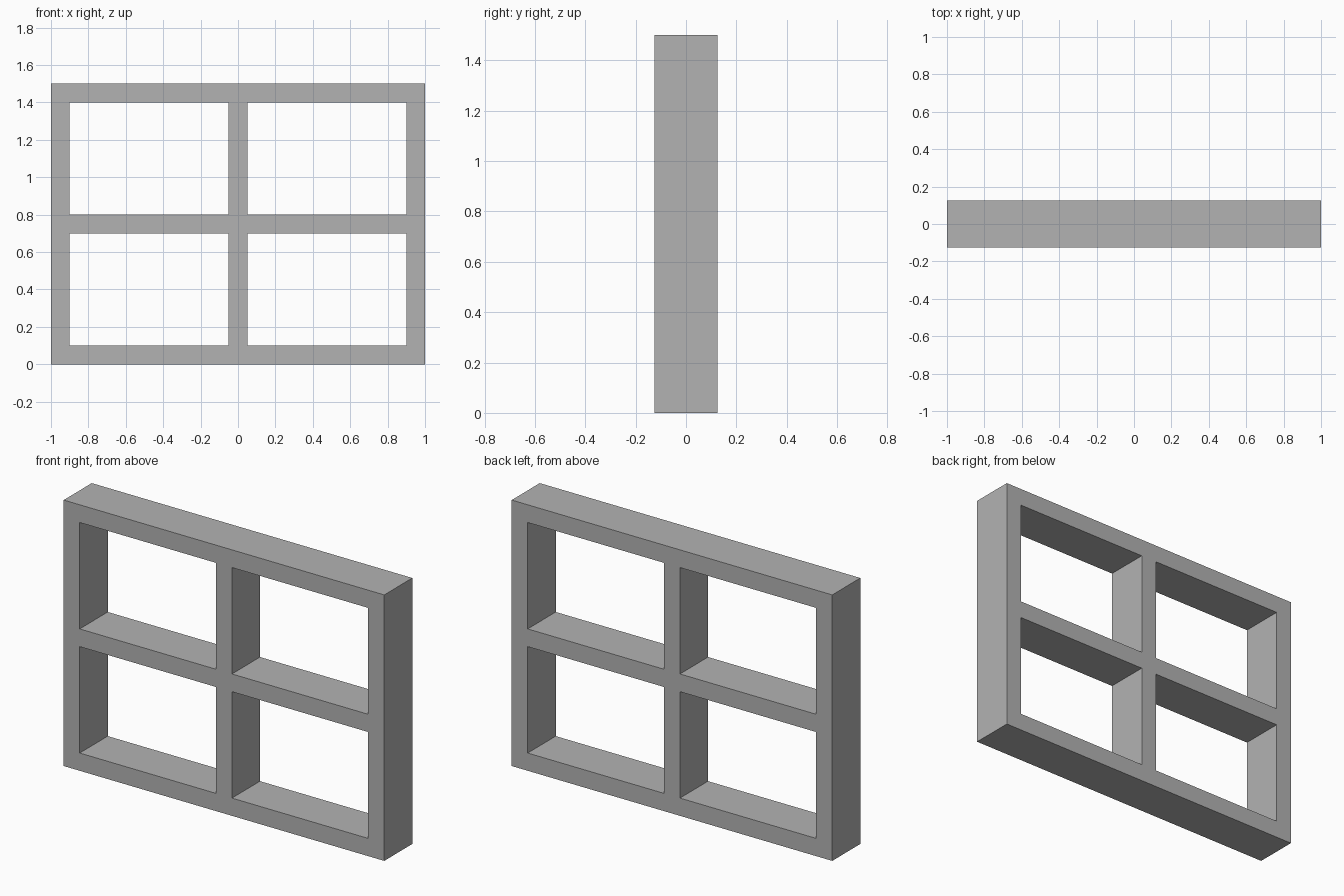
import bpy
import bmesh
from mathutils import Vector

cube = bpy.data.objects.get("Cube")
if cube:
    bpy.data.objects.remove(cube, do_unlink=True)

DEPTH = 0.25
XS = [-1, -0.9, -0.05, 0.05, 0.9, 1]
ZS = [0, 0.1, 0.7, 0.8, 1.4, 1.5]

# Matte grey for the whole frame
grey = bpy.data.materials.new("grey")
grey.use_nodes = True
colour = (0.45, 0.45, 0.45, 1)
grey.diffuse_color = colour
grey.node_tree.nodes["Principled BSDF"].inputs["Base Color"].default_value = colour

# Flat lattice: every cell except the four pane openings
bm = bmesh.new()
grid = [[bm.verts.new((x, -DEPTH / 2, z)) for x in XS] for z in ZS]
for row in range(len(ZS) - 1):
    for col in range(len(XS) - 1):
        if row % 2 and col % 2:
            continue
        bm.faces.new((grid[row][col], grid[row][col + 1],
                      grid[row + 1][col + 1], grid[row + 1][col]))

# Thicken the lattice into rails, stiles and crossing bars
result = bmesh.ops.extrude_face_region(bm, geom=bm.faces[:], use_keep_orig=True)
moved = [v for v in result["geom"] if isinstance(v, bmesh.types.BMVert)]
bmesh.ops.translate(bm, verts=moved, vec=Vector((0, DEPTH, 0)))
bmesh.ops.recalc_face_normals(bm, faces=bm.faces[:])

mesh = bpy.data.meshes.new("window_frame")
bm.to_mesh(mesh)
bm.free()
mesh.materials.append(grey)
frame = bpy.data.objects.new("window_frame", mesh)
bpy.context.collection.objects.link(frame)
